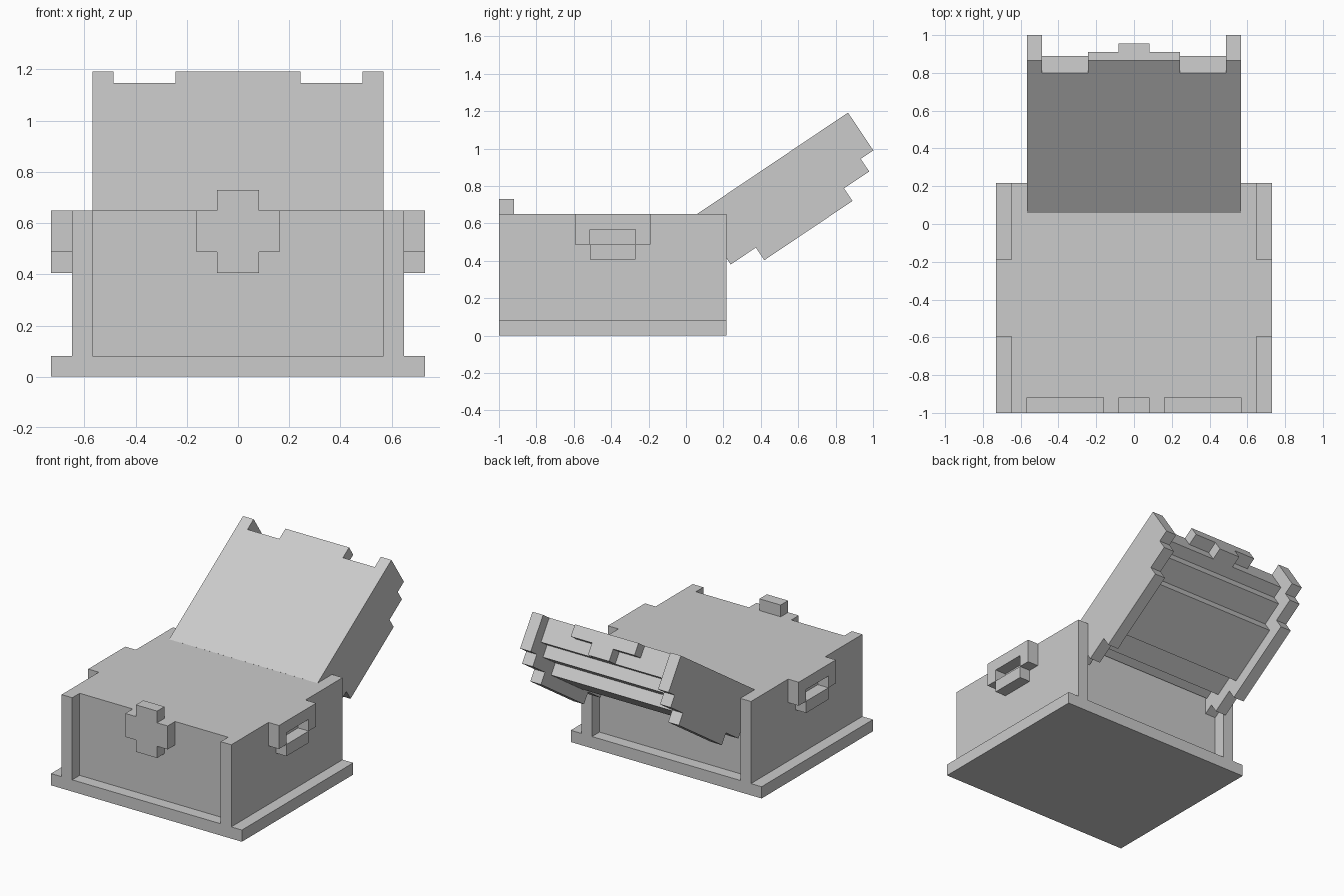
import bpy, bmesh, math
from mathutils import Matrix, Vector

if "Cube" in bpy.data.objects:
    bpy.data.objects.remove(bpy.data.objects["Cube"])

G = 2 / 24.66          # grid step of the blocky design
CY = -1 + 7.5 * G      # middle of the box in depth

grey = bpy.data.materials.new("plain_grey")
grey.diffuse_color = (0.6, 0.6, 0.6, 1)
grey.use_nodes = True
grey.node_tree.nodes["Principled BSDF"].inputs["Base Color"].default_value = grey.diffuse_color


def finish(name, bm):
    bmesh.ops.recalc_face_normals(bm, faces=bm.faces)
    me = bpy.data.meshes.new(name)
    bm.to_mesh(me)
    bm.free()
    me.materials.append(grey)
    ob = bpy.data.objects.new(name, me)
    bpy.context.collection.objects.link(ob)
    return ob


def prism(name, outline, start, depth, mat):
    """Extrude a 2D outline along local z, then place it with a matrix."""
    bm = bmesh.new()
    face = bm.faces.new([bm.verts.new((a * G, b * G, start * G)) for a, b in outline])
    ext = bmesh.ops.extrude_face_region(bm, geom=[face])
    verts = [v for v in ext["geom"] if isinstance(v, bmesh.types.BMVert)]
    bmesh.ops.translate(bm, verts=verts, vec=(0, 0, depth * G))
    bm.transform(mat)
    return finish(name, bm)


def axes(a, b, c, origin):
    m = Matrix((a, b, c)).transposed().to_4x4()
    m.translation = Vector(origin)
    return m


def mirrored(half):
    return half + [(-a, b) for a, b in reversed(half)]


X, Y, Z = Vector((1, 0, 0)), Vector((0, 1, 0)), Vector((0, 0, 1))
plan = axes(X, Y, Z, (0, CY, 0))
front = axes(X, Z, Y, (0, CY, 0))
side = axes(Y, Z, X, (0, CY, 0))

# Base slab
prism("base", mirrored([(9, -7.5), (9, 7.5)]), 0, 1, plan)

# Body with recessed front and back panels between corner posts
prism("body", mirrored([(7, -6.5), (7, -7.5), (8, -7.5), (8, 7.5), (7, 7.5), (7, 6.5)]),
      1, 7, plan)

# Cross-shaped latch on the front panel
prism("latch", mirrored([(1, 5), (1, 6), (2, 6), (2, 8), (1, 8), (1, 9)]), -7.5, 1, front)

# Side handles: top bar, two uprights and a lower grip
for label, s in (("left", -9), ("right", 8)):
    prism(label + "_handle_bracket",
          mirrored([(1.5, 7), (1.5, 6), (2.5, 6), (2.5, 8)]), s, 1, side)
    prism(label + "_handle_grip", mirrored([(1.5, 5), (1.5, 6)]), s, 1, side)

# Open lid: u runs along the slope, w runs through its thickness
ang = math.radians(33.9)
U = Vector((0, math.cos(ang), math.sin(ang)))
W = Vector((0, math.sin(ang), -math.cos(ang)))
lid_mid = Vector((0, 0.866, 1.192)) - U * 6.5 * G
lid_side = axes(U, W, X, lid_mid)
lid_end = axes(X, W, U, lid_mid)

# Stepped lid rims at both sides
for label, s in (("left", -7), ("right", 6)):
    prism(label + "_lid_rim",
          mirrored([(6.5, 0), (6.5, 3), (5.5, 3), (5.5, 4), (3.5, 4), (3.5, 5)]),
          s, 1, lid_side)

# Stepped lid panel, inset between the rims
prism("lid_panel",
      mirrored([(5.5, 0), (5.5, 2), (4.5, 2), (4.5, 3), (2.5, 3), (2.5, 4)]),
      -6, 12, lid_side)

# Clasp on the free end of the lid
prism("lid_clasp", mirrored([(3, 0), (3, 1), (1, 1), (1, 2)]), 5.5, 1, lid_end)
